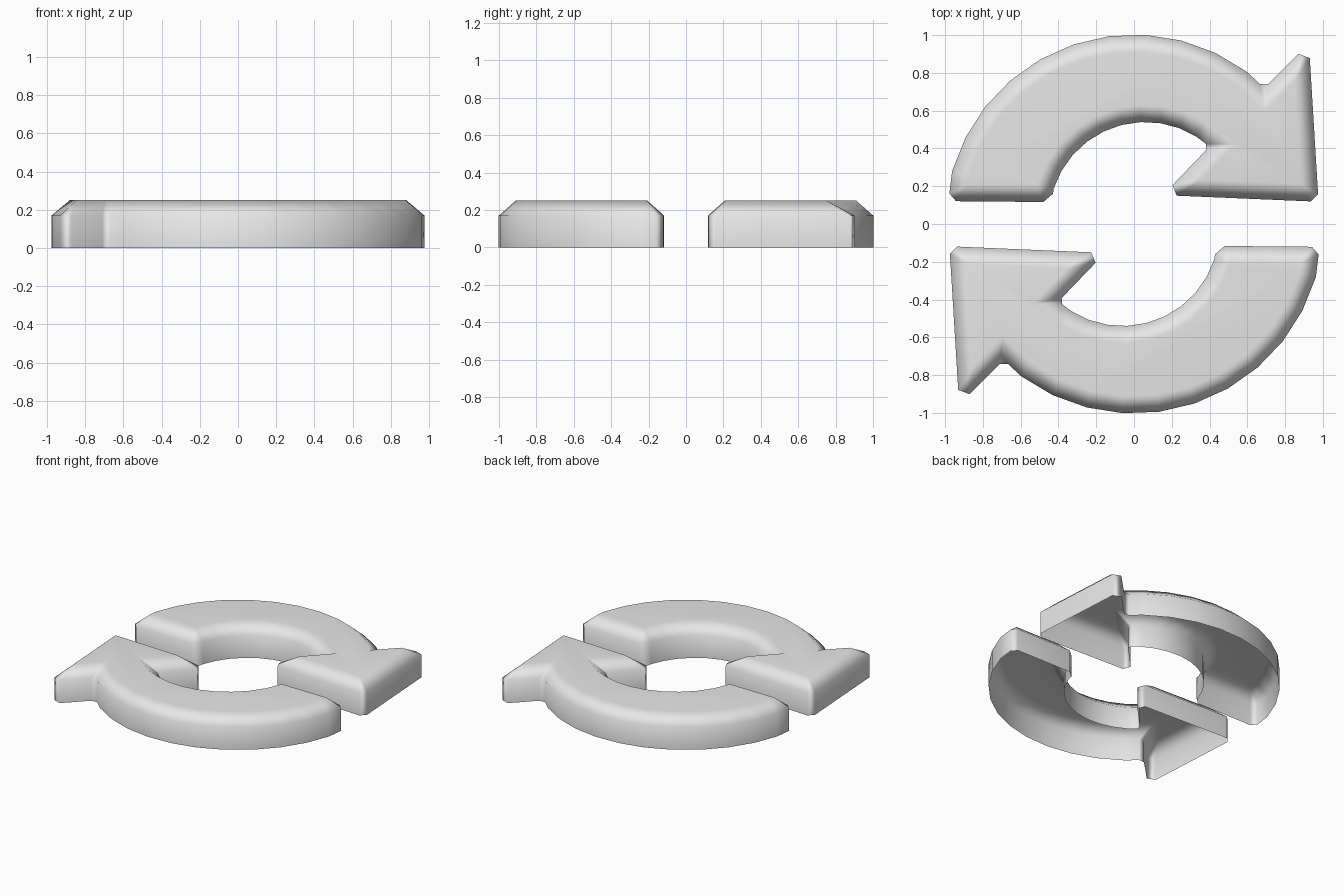
import bpy
import bmesh
from math import cos, sin, pi, radians
from mathutils import Vector, Matrix

cube = bpy.data.objects.get("Cube")
if cube:
    bpy.data.objects.remove(cube, do_unlink=True)

WALL, TOP, INSET = 0.17, 0.25, 0.09

grey = bpy.data.materials.new("light grey")
grey.use_nodes = True
grey.diffuse_color = (0.8, 0.8, 0.8, 1)
grey.node_tree.nodes["Principled BSDF"].inputs["Base Color"].default_value = (0.8, 0.8, 0.8, 1)


def arc(cx, cy, r, start, end, count):
    """Points on an arc, none of them clipped."""
    step = (end - start) / (count - 1)
    angles = [radians(start + step * i) for i in range(count)]
    return [(cx + r * cos(a), cy + r * sin(a), 0) for a in angles]


# Clockwise outline: x, y and how far the corner is clipped
outline = arc(0, 0, 1.003, 163.8, 53.5, 11)            # outer curve
outline += [
    (0.69, 0.72, 0.03),                                # outer notch
    (0.926, 0.956, 0.078),                             # outer barb
    (0.977, 0.118, 0.04),                              # arrow point
    (0.153, 0.153, 0.073),                             # inner barb
    (0.40, 0.41, 0.025),                               # inner notch
]
outline += arc(0.06, 0.03, 0.51, 58, 162, 10)          # inner curve
outline += [(-0.435, 0.116, 0.045), (-0.982, 0.121, 0.04)]  # tail end


def arrow_mesh():
    bm = bmesh.new()
    points = [Vector(p[:2]) for p in outline]
    n = len(points)
    feet, walls, tops = [], [], []
    for i, p in enumerate(points):
        before = (p - points[i - 1]).normalized()
        after = (points[(i + 1) % n] - p).normalized()
        clip = outline[i][2]
        rim = [p - before * clip, p + after * clip] if clip else [p]
        feet.append([bm.verts.new((q.x, q.y, 0)) for q in rim])
        walls.append([bm.verts.new((q.x, q.y, WALL)) for q in rim])
        # mitred inset towards the inside
        n1 = Vector((before.y, -before.x))
        n2 = Vector((after.y, -after.x))
        t = p + (n1 + n2) * INSET / (1 + n1.dot(n2))
        tops.append(bm.verts.new((t.x, t.y, TOP)))
    for i in range(n):
        j = (i + 1) % n
        # straight wall and chamfer
        bm.faces.new((feet[i][-1], walls[i][-1], walls[j][0], feet[j][0]))
        bm.faces.new((walls[i][-1], tops[i], tops[j], walls[j][0]))
        # clipped corner
        if len(feet[i]) == 2:
            bm.faces.new((feet[i][0], walls[i][0], walls[i][1], feet[i][1]))
            bm.faces.new((walls[i][0], tops[i], walls[i][1]))
    bm.faces.new(tops[::-1])                           # underside stays open
    for face in bm.faces:
        face.smooth = True
    mesh = bpy.data.meshes.new("curved_arrow")
    bm.to_mesh(mesh)
    bm.free()
    mesh.materials.append(grey)
    return mesh


# Two arrows chasing each other around the centre
for name, angle in (("back_arrow", 0), ("front_arrow", pi)):
    mesh = arrow_mesh()
    mesh.transform(Matrix.Rotation(angle, 4, "Z"))
    arrow = bpy.data.objects.new(name, mesh)
    bpy.context.collection.objects.link(arrow)
    arrow.modifiers.new("weighted_normals", "WEIGHTED_NORMAL")
